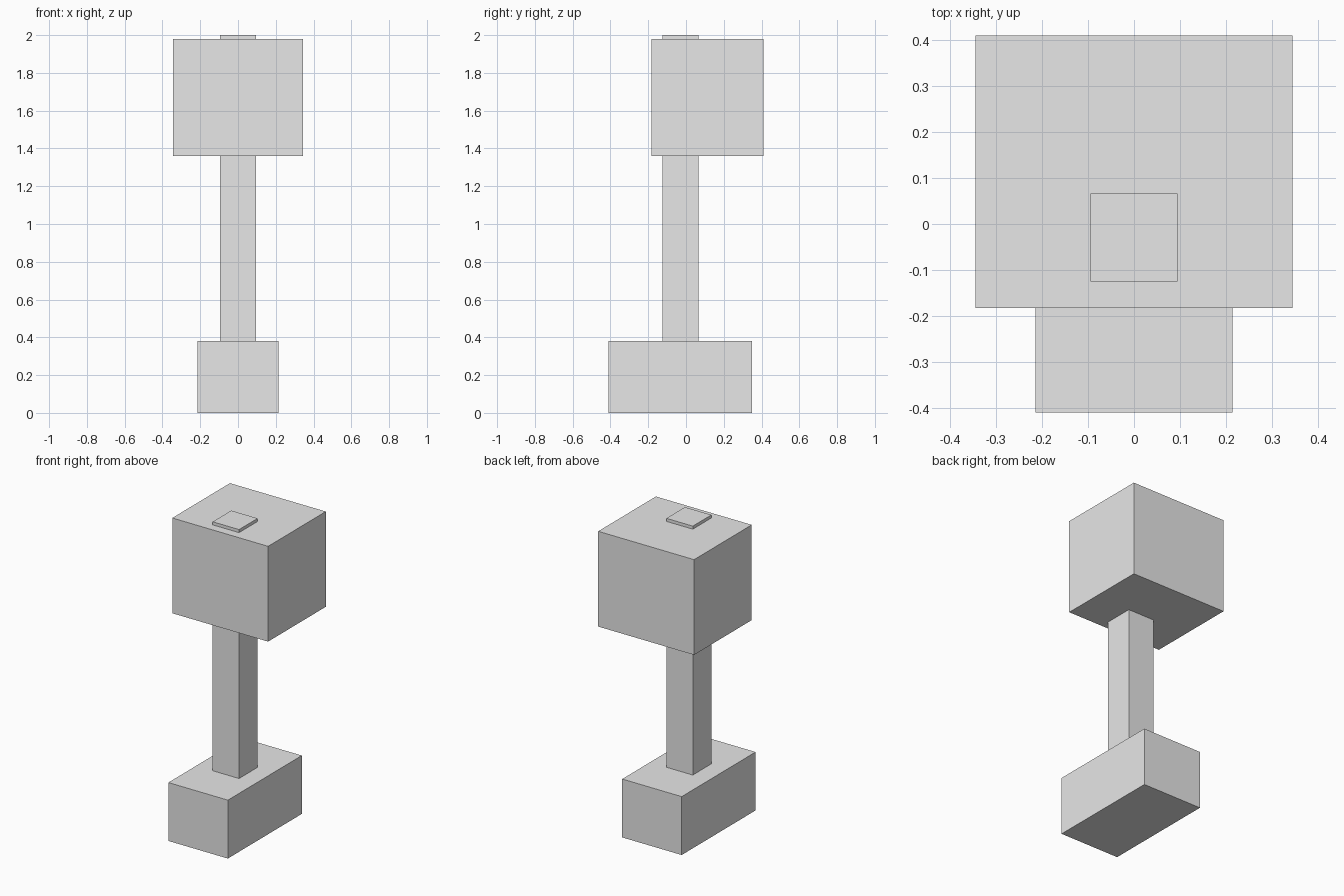
import bpy
from mathutils import Vector

cube = bpy.data.objects.get("Cube")
if cube:
    bpy.data.objects.remove(cube, do_unlink=True)

# Single plain grey
grey = bpy.data.materials.new("light_grey")
grey.use_nodes = True
colour = (0.8, 0.8, 0.8, 1.0)
grey.diffuse_color = colour
grey.node_tree.nodes["Principled BSDF"].inputs["Base Color"].default_value = colour


def box(name, low, high):
    """Add a box spanning two opposite corners."""
    low, high = Vector(low), Vector(high)
    bpy.ops.mesh.primitive_cube_add(size=1, location=(low + high) / 2)
    obj = bpy.context.object
    obj.name = name
    obj.scale = high - low
    bpy.ops.object.transform_apply(location=False, rotation=False, scale=True)
    obj.data.materials.append(grey)
    return obj


# Heavy foot block, longer towards the front
box("base", (-0.214, -0.41, 0), (0.214, 0.35, 0.38))

# Square post, sunk into the base and poking out of the head
box("post", (-0.095, -0.125, 0.3), (0.095, 0.066, 2))

# Large head block, set towards the back
box("head", (-0.345, -0.183, 1.36), (0.345, 0.41, 1.98))
